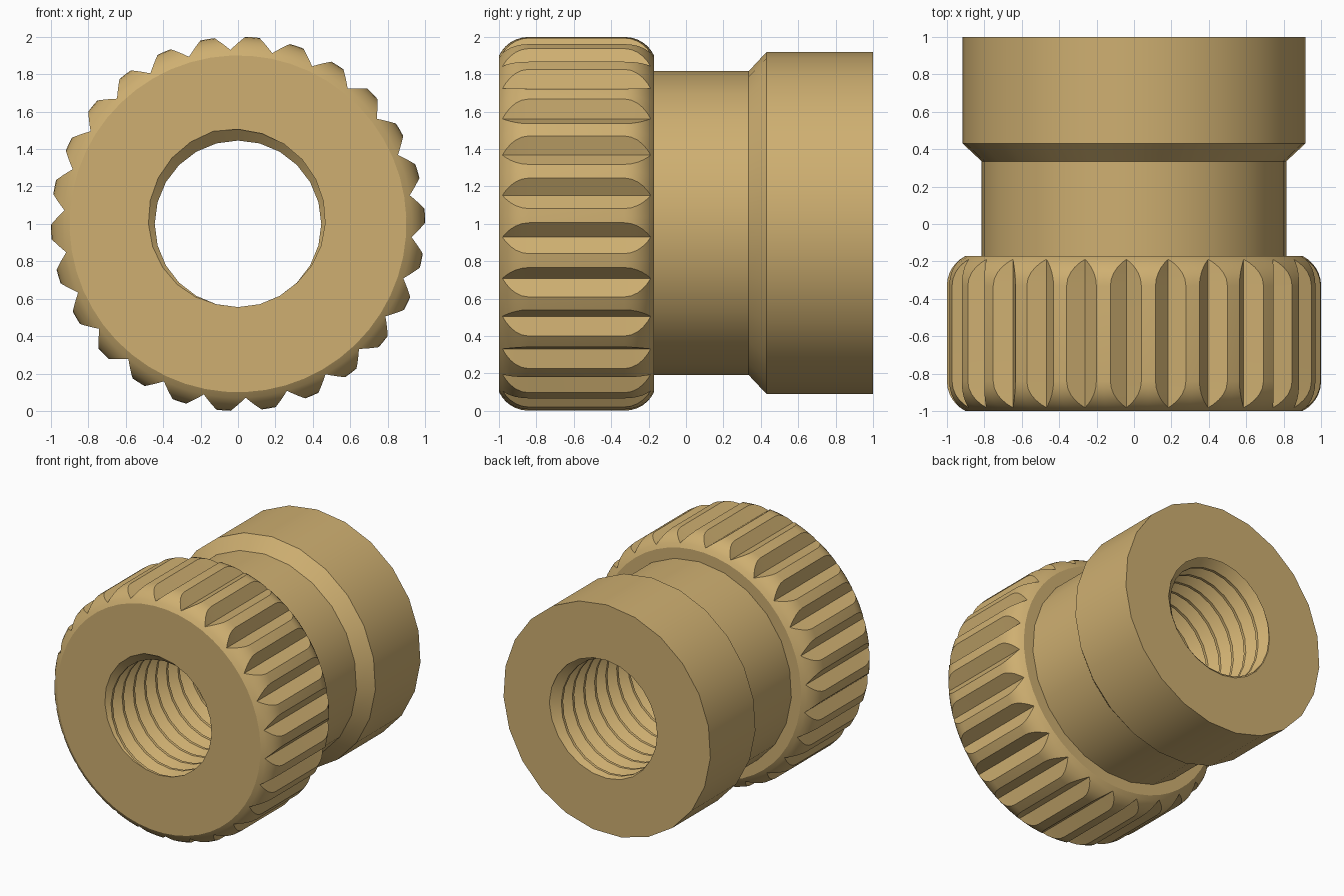
import bpy, bmesh, math
from math import tau, radians, sin, cos, sqrt, floor

if "Cube" in bpy.data.objects:
    bpy.data.objects.remove(bpy.data.objects["Cube"])

bm = bmesh.new()


def polar(y, r, a):
    """Vertex at radius r and angle a around the axis that runs along y."""
    return bm.verts.new((r * cos(a), y, 1 + r * sin(a)))


def skin(rows, closed=True):
    """Join successive rows of vertices with quads."""
    for a, b in zip(rows, rows[1:]):
        n = len(a)
        for i in range(n if closed else n - 1):
            j = (i + 1) % n
            bm.faces.new((a[i], a[j], b[j], b[i]))


def fill_annulus(y):
    """Cap the flat ring between the two open loops lying at y."""
    edges = [e for e in bm.edges if e.is_boundary
             and all(abs(v.co.y - y) < 1e-4 for v in e.verts)]
    bmesh.ops.triangle_fill(bm, edges=edges, use_beauty=True,
                            normal=(0, 1 if y > -0.9 else -1, 0))


# Knurled head: rounded ends, V grooves that run out into the rounding
TEETH, VALLEY, HALF = 26, 0.93, radians(4.75)
FRONT, HEAD_END, ROUND_W, ROUND_R = -1.0, -0.17, 0.16, 0.178
arc = []
for r in (0.9, 0.93, 0.95, 0.97, 0.985, 0.996, 1.0):
    arc.append((ROUND_W - sqrt(ROUND_R ** 2 - (ROUND_R - (1 - r)) ** 2), r))
arc[0] = (0.0, 0.9)
profile = [(FRONT + d, r) for d, r in arc]
profile += [(HEAD_END - d, r) for d, r in reversed(arc)]
rows = []
for y, r in profile:
    w = HALF * max(0, r - VALLEY) / (1 - VALLEY)
    row = []
    for t in range(TEETH):
        a = radians(92.5) + t * tau / TEETH
        row += [polar(y, min(r, VALLEY), a), polar(y, r, a + w),
                polar(y, r, a + tau / TEETH / 2),
                polar(y, r, a + tau / TEETH - w)]
    rows.append(row)
skin(rows)

# Neck, chamfer and rear collar
SIDES = 23
rows = []
for y, r in ((HEAD_END, 0.816), (0.335, 0.816), (0.43, 0.918), (1.0, 0.918)):
    rows.append([polar(y, r, tau / 4 + i * tau / SIDES) for i in range(SIDES)])
skin(rows)

# Threaded bore: helical right-hand thread, trimmed flat at both ends
PITCH, MINOR, MAJOR, COLS = 0.14, 0.445, 0.512, 24
PHASES = (0.0, 0.42, 0.58)      # root, then both edges of the crest
START = radians(105)


def bore_radius(y, a):
    p = (y + 1) / PITCH + (a - START) / tau
    p -= floor(p)
    depth = max(0, 1 - min(p, 1 - p) / 0.42)
    return MINOR + (MAJOR - MINOR) * depth


rows = []
for turn in range(-2, int(2 / PITCH) + 4):
    for ph in PHASES:
        row = []
        for c in range(COLS + 1):
            a = c * tau / COLS
            y = -1 + PITCH * (turn + ph - (a - START) / tau)
            y = max(-1.0, min(1.0, y))
            row.append(polar(y, bore_radius(y, a), a))
        rows.append(row)
skin(rows, closed=False)

# Weld, then close the flat end faces and the back of the head
bmesh.ops.remove_doubles(bm, verts=bm.verts, dist=1e-5)
for y in (-1.0, HEAD_END, 1.0):
    fill_annulus(y)
bmesh.ops.recalc_face_normals(bm, faces=bm.faces)

mesh = bpy.data.meshes.new("threaded_insert")
bm.to_mesh(mesh)
bm.free()
insert = bpy.data.objects.new("threaded_insert", mesh)
bpy.context.collection.objects.link(insert)

brass = bpy.data.materials.new("brass")
brass.diffuse_color = (0.62, 0.43, 0.165, 1)
brass.use_nodes = True
brass.node_tree.nodes["Principled BSDF"].inputs["Base Color"].default_value = brass.diffuse_color
mesh.materials.append(brass)

bpy.context.view_layer.objects.active = insert
insert.select_set(True)
bpy.ops.object.shade_smooth_by_angle(angle=radians(28))
